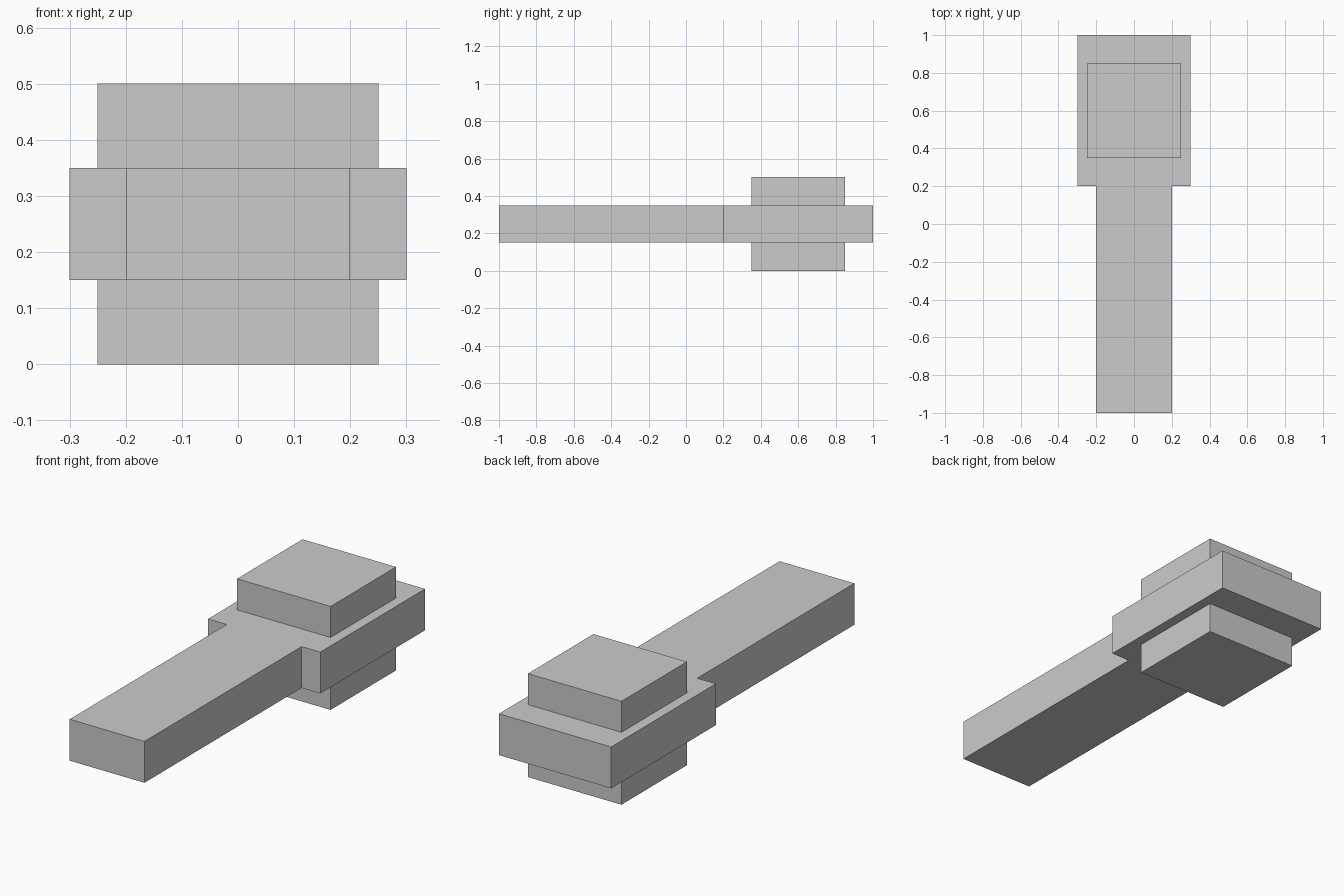
import bpy, bmesh
from mathutils import Vector

if "Cube" in bpy.data.objects:
    bpy.data.objects.remove(bpy.data.objects["Cube"])


def extruded(name, outline, z0, z1):
    """Solid prism from an xy outline (counter-clockwise)."""
    bm = bmesh.new()
    base = bm.faces.new([bm.verts.new((x, y, z0)) for x, y in outline])
    top = bmesh.ops.extrude_face_region(bm, geom=[base], use_keep_orig=True)
    verts = [g for g in top["geom"] if isinstance(g, bmesh.types.BMVert)]
    bmesh.ops.translate(bm, verts=verts, vec=Vector((0, 0, z1 - z0)))
    bmesh.ops.recalc_face_normals(bm, faces=bm.faces)
    mesh = bpy.data.meshes.new(name)
    bm.to_mesh(mesh)
    bm.free()
    obj = bpy.data.objects.new(name, mesh)
    bpy.context.collection.objects.link(obj)
    return obj


# Flat body: narrow handle widening into a broad head, half outline mirrored in x
half = [(0.2, -1.0), (0.2, 0.2), (0.3, 0.2), (0.3, 1.0)]
extruded("handle_and_head", half + [(-x, y) for x, y in reversed(half)], 0.15, 0.35)

# Cube passing through the head, showing above and below
cx, cy, r = 0.0, 0.6, 0.25
square = [(cx - r, cy - r), (cx + r, cy - r), (cx + r, cy + r), (cx - r, cy + r)]
extruded("head_block", square, 0.0, 0.5)
